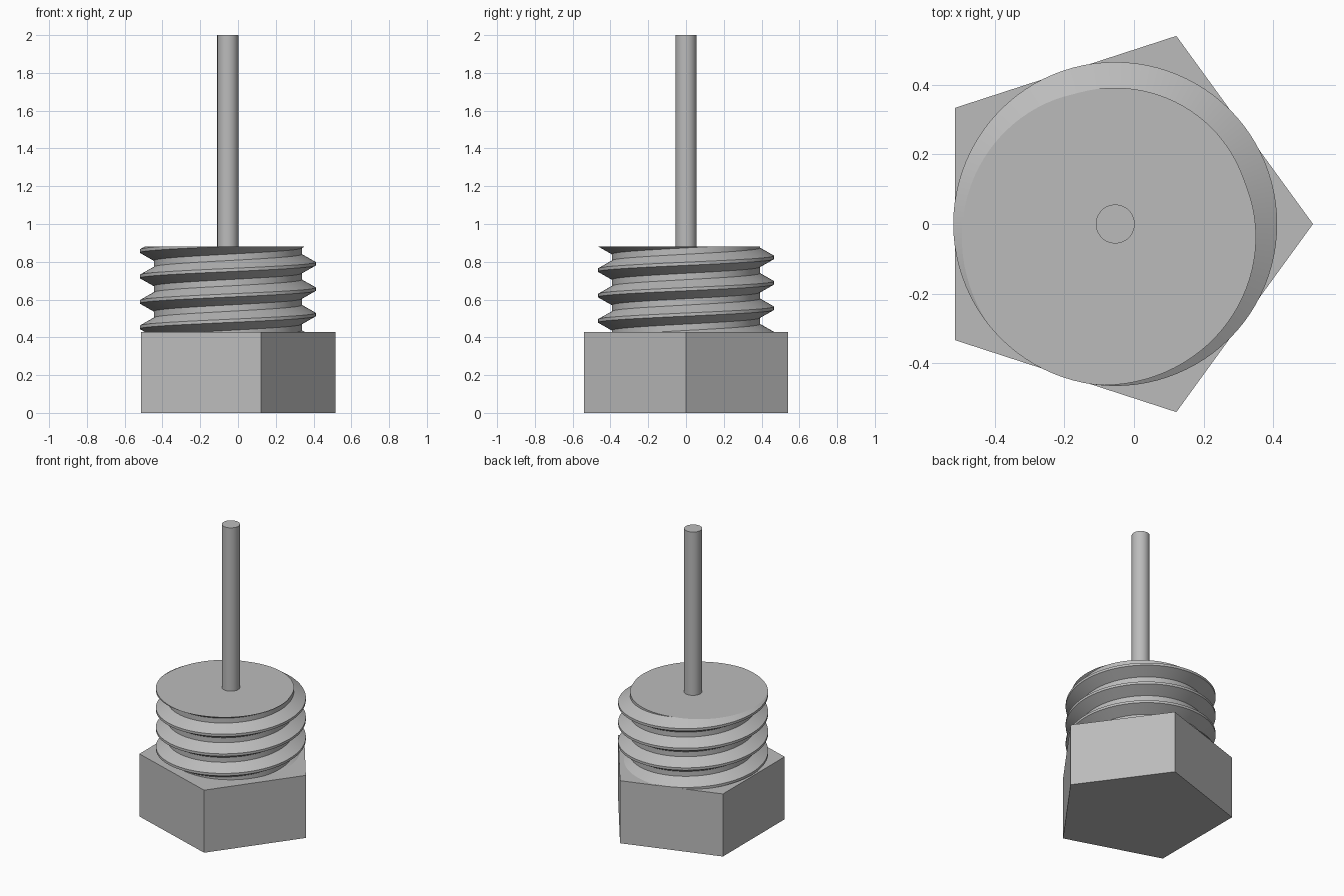
import bpy, bmesh, math

cube = bpy.data.objects.get("Cube")
if cube:
    bpy.data.objects.remove(cube)

AXIS_X = -0.054
HEAD_TOP, THREAD_TOP, ROD_TOP = 0.429, 0.88, 2.0
PITCH, R_OUT, R_ROOT = 0.1345, 0.466, 0.392
CREST_Z = 0.386          # crest height at angle 0 of the first full turn
SEGMENTS = 96

grey = bpy.data.materials.new("plain grey")
grey.use_nodes = True
colour = (0.5, 0.5, 0.5, 1)
grey.diffuse_color = colour
grey.node_tree.nodes["Principled BSDF"].inputs["Base Color"].default_value = colour


def finish(obj, name):
    obj.name = name
    obj.data.materials.clear()
    obj.data.materials.append(grey)
    bpy.ops.object.select_all(action="DESELECT")
    obj.select_set(True)
    bpy.context.view_layer.objects.active = obj
    bpy.ops.object.shade_smooth_by_angle(angle=math.radians(25))


def prism(name, sides, radius, z0, z1):
    bm = bmesh.new()
    rings = [[bm.verts.new((AXIS_X + radius * math.cos(math.tau * i / sides),
                            radius * math.sin(math.tau * i / sides), z))
              for i in range(sides)] for z in (z0, z1)]
    bm.faces.new(rings[0][::-1])
    bm.faces.new(rings[1])
    for i in range(sides):
        k = (i + 1) % sides
        bm.faces.new((rings[0][i], rings[0][k], rings[1][k], rings[1][i]))
    add_mesh(bm, name)


def add_mesh(bm, name):
    mesh = bpy.data.meshes.new(name)
    bm.to_mesh(mesh)
    bm.free()
    obj = bpy.data.objects.new(name, mesh)
    bpy.context.collection.objects.link(obj)
    finish(obj, name)


# Trapezoid thread: flat crest, sloped flanks, flat root
HALF_CREST, HALF_ROOT = PITCH / 16, PITCH / 8


def thread_radius(z, turn):
    d = abs((z - CREST_Z - PITCH * turn + PITCH / 2) % PITCH - PITCH / 2)
    t = (d - HALF_CREST) / (PITCH / 2 - HALF_CREST - HALF_ROOT)
    return R_OUT + (R_ROOT - R_OUT) * min(max(t, 0), 1)


def threaded_shank():
    bm = bmesh.new()
    offsets = (-HALF_CREST, HALF_CREST, PITCH / 2 - HALF_ROOT, PITCH / 2 + HALF_ROOT)
    columns = []
    for i in range(SEGMENTS + 1):
        turn = i / SEGMENTS
        a = math.tau * turn
        column = []
        for k in range(-2, 6):
            for off in offsets:
                z = CREST_Z + PITCH * (k + turn) + off
                z = min(max(z, HEAD_TOP), THREAD_TOP)
                r = thread_radius(z, turn)
                column.append(bm.verts.new((AXIS_X + r * math.cos(a), r * math.sin(a), z)))
        columns.append(column)
    for c, d in zip(columns, columns[1:]):
        for j in range(len(c) - 1):
            bm.faces.new((c[j], d[j], d[j + 1], c[j + 1]))
    bmesh.ops.remove_doubles(bm, verts=bm.verts, dist=0.0001)
    # Flat end caps
    for z in (HEAD_TOP, THREAD_TOP):
        rim = [e for e in bm.edges if e.is_boundary
               and all(abs(v.co.z - z) < 0.001 for v in e.verts)]
        bmesh.ops.holes_fill(bm, edges=rim, sides=0)
    bmesh.ops.recalc_face_normals(bm, faces=bm.faces)
    add_mesh(bm, "threaded_shank")


prism("five_sided_head", 5, 0.569, 0, HEAD_TOP)
threaded_shank()
prism("thin_rod", 40, 0.056, THREAD_TOP - 0.02, ROD_TOP)
